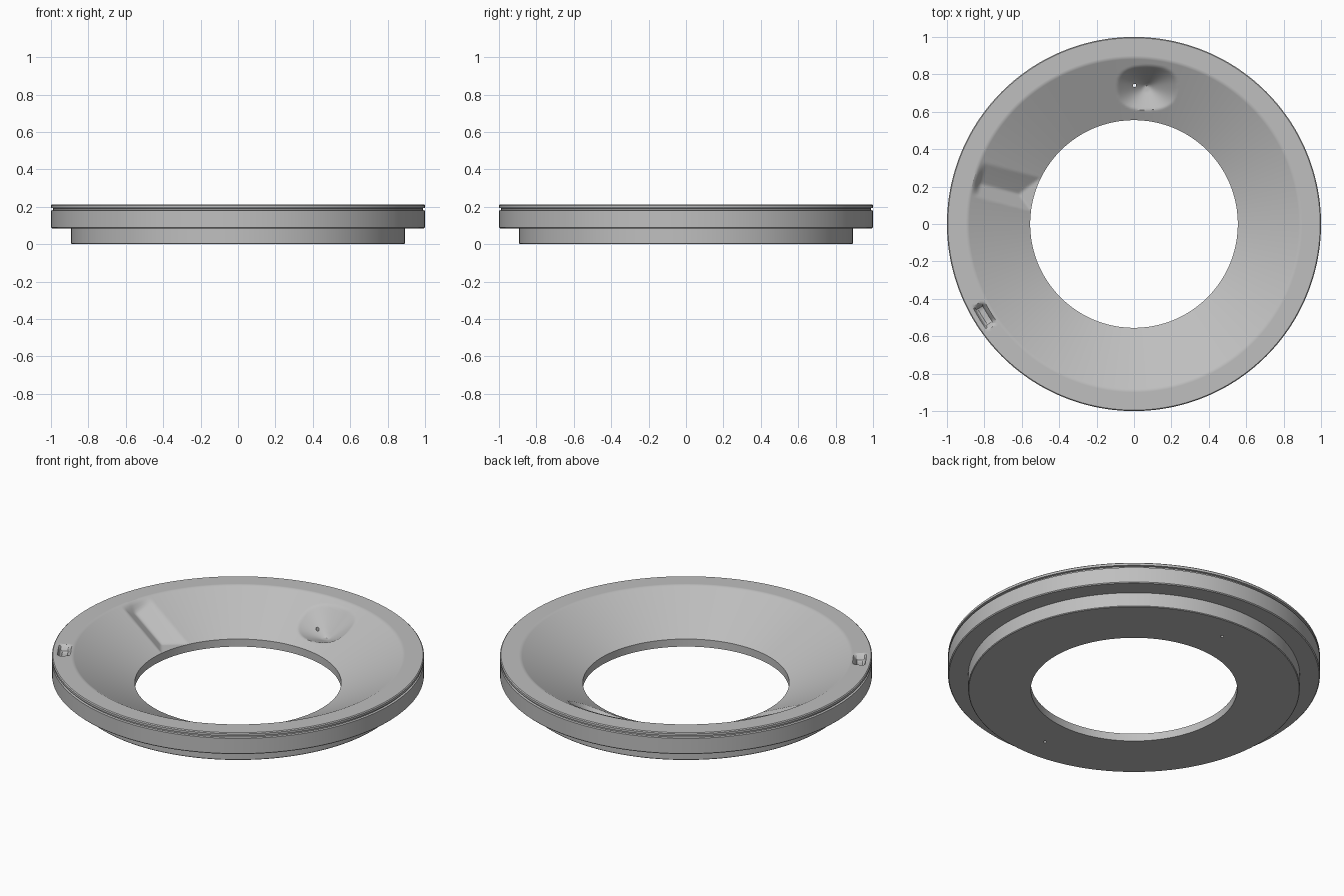
import bpy, bmesh, math

cube = bpy.data.objects.get("Cube")
if cube:
    bpy.data.objects.remove(cube, do_unlink=True)

SEGMENTS = 480
HOLE_R, RIM_R, TOP, LIP = 0.555, 0.89, 0.212, 0.045

# Plain grey material
grey = bpy.data.materials.new("grey")
grey.use_nodes = True
colour = (0.52, 0.52, 0.52, 1)
grey.diffuse_color = colour
grey.node_tree.nodes["Principled BSDF"].inputs["Base Color"].default_value = colour


def smooth(t):
    t = max(0.0, min(1.0, t))
    return t * t * (3 - 2 * t)


def funnel_pit(x, y):
    """Wide dent around the rear drain hole."""
    u = abs(x - 0.07) / 0.16
    v = abs(y - 0.735) / (0.11 if y > 0.735 else 0.125)
    return 0.1 * max(0, 1 - (u ** 2.5 + v ** 2.5) ** 0.4)


def trough(x, y):
    """Sloped V channel running down the bowl."""
    r = math.hypot(x, y)
    off = r * math.radians(math.degrees(math.atan2(y, x)) - 165.5)
    width = 0.115 if off < 0 else 0.07
    return 0.04 * max(0, 1 - abs(off) / width) * smooth((0.885 - r) / 0.04)


def rim_pocket(x, y):
    """Small rounded notch in the flat rim."""
    r = math.hypot(x, y)
    off = math.radians(math.degrees(math.atan2(y, x)) + 148.5)
    return 0.035 * smooth((0.075 - abs(off)) / 0.03) * smooth((0.036 - abs(r - 0.938)) / 0.02)


# Ring cross-section: underside, stepped side, groove, rim, bowl
profile = [(HOLE_R, 0), (0.888, 0), (0.892, 0.004), (0.892, 0.085),
           (0.995, 0.085), (1, 0.09), (1, 0.18), (0.988, 0.182),
           (0.988, 0.192), (1, 0.194), (1, 0.207), (0.995, TOP)]
top_start = len(profile)
profile += [(0.99 - 0.01 * i, TOP) for i in range(10)]
STEPS = 36
for i in range(STEPS + 1):
    t = i / STEPS
    profile.append((RIM_R + (HOLE_R - RIM_R) * t, TOP + (LIP - TOP) * t))

bm = bmesh.new()
rings = []
for s in range(SEGMENTS):
    a = math.tau * s / SEGMENTS
    ring = []
    for i, (r, z) in enumerate(profile):
        x, y = r * math.cos(a), r * math.sin(a)
        if i >= top_start:
            z -= funnel_pit(x, y) + trough(x, y) + rim_pocket(x, y)
            z = max(z, LIP)
        ring.append(bm.verts.new((x, y, z)))
    rings.append(ring)
count = len(profile)
for s in range(SEGMENTS):
    a, b = rings[s], rings[(s + 1) % SEGMENTS]
    for i in range(count):
        j = (i + 1) % count
        bm.faces.new((a[i], b[i], b[j], a[j]))
bmesh.ops.recalc_face_normals(bm, faces=bm.faces)
mesh = bpy.data.meshes.new("bowl_ring")
bm.to_mesh(mesh)
bm.free()
mesh.materials.append(grey)
body = bpy.data.objects.new("bowl_ring", mesh)
bpy.context.collection.objects.link(body)

# Pin holes: the rear one goes through, the front one is blind
for name, y, height in (("rear_pin_hole", 0.741, 0.6), ("front_pin_hole", -0.741, 0.1)):
    bpy.ops.mesh.primitive_cylinder_add(vertices=16, radius=0.009, depth=height, location=(0.003, y, 0))
    cutter = bpy.context.object
    cutter.name = name
    cutter.data.materials.append(grey)
    mod = body.modifiers.new(name, "BOOLEAN")
    mod.operation = "DIFFERENCE"
    mod.solver = "EXACT"
    mod.object = cutter
    bpy.ops.object.select_all(action="DESELECT")
    body.select_set(True)
    bpy.context.view_layer.objects.active = body
    bpy.ops.object.modifier_apply(modifier=name)
    bpy.data.objects.remove(cutter, do_unlink=True)

bpy.ops.object.shade_smooth_by_angle(angle=math.radians(30))
